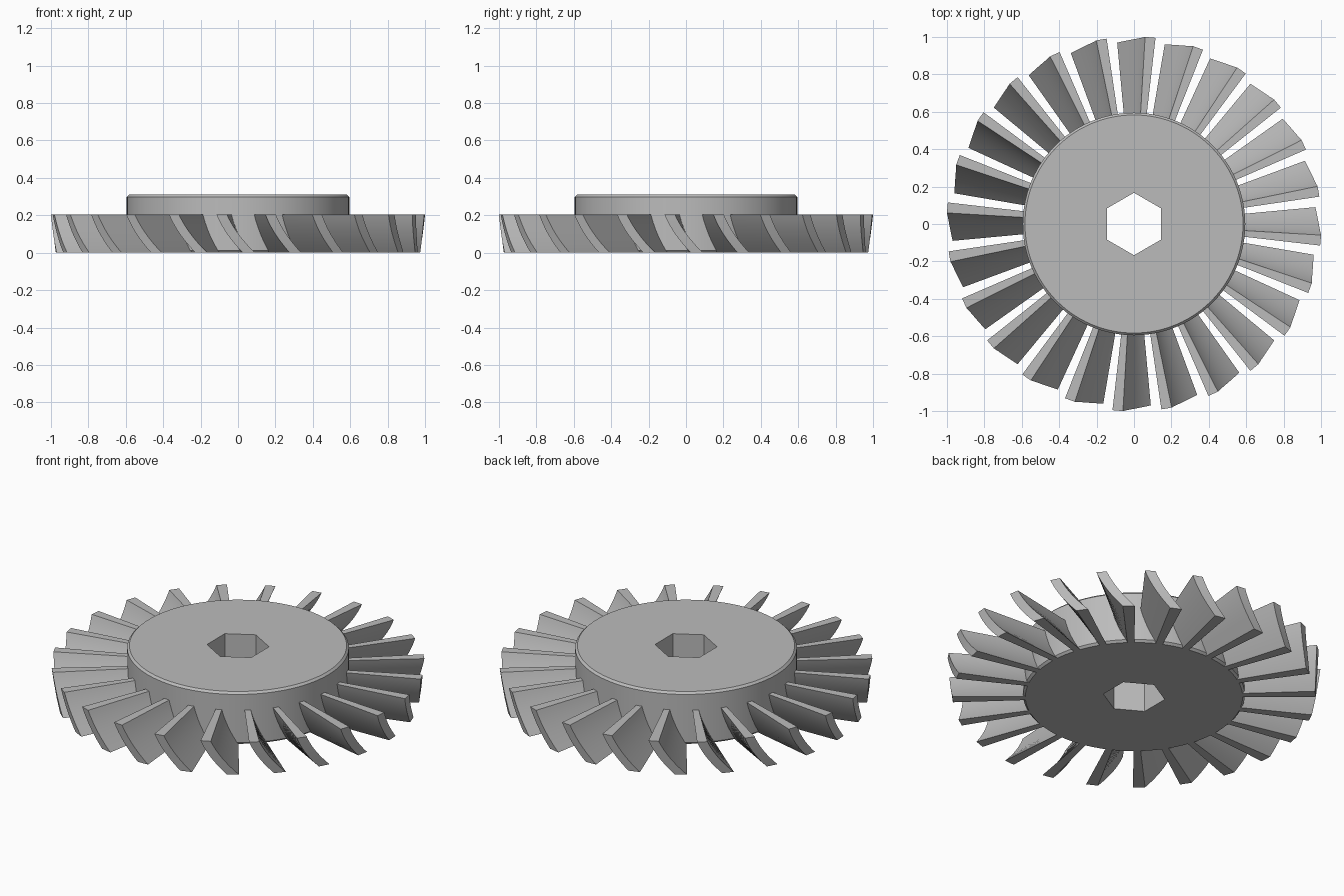
import bpy, bmesh, math
from mathutils import Vector

if "Cube" in bpy.data.objects:
    bpy.data.objects.remove(bpy.data.objects["Cube"], do_unlink=True)

HUB_RADIUS, HUB_HEIGHT = 0.595, 0.31
BLADE_HEIGHT, BLADE_COUNT = 0.205, 24
STEPS = 12

metal = bpy.data.materials.new("grey metal")
metal.use_nodes = True
metal.diffuse_color = (0.5, 0.5, 0.5, 1)
metal.node_tree.nodes["Principled BSDF"].inputs["Base Color"].default_value = (0.5, 0.5, 0.5, 1)


def make_object(name, bm):
    bmesh.ops.recalc_face_normals(bm, faces=bm.faces[:])
    mesh = bpy.data.meshes.new(name)
    bm.to_mesh(mesh)
    bm.free()
    obj = bpy.data.objects.new(name, mesh)
    bpy.context.collection.objects.link(obj)
    mesh.materials.append(metal)
    return obj


def prism(bm, sides, radius, bottom, top, turn=0.0):
    ring = [bm.verts.new((radius * math.cos(turn + math.tau * i / sides),
                          radius * math.sin(turn + math.tau * i / sides), bottom))
            for i in range(sides)]
    base = bm.faces.new(ring)
    lifted = bmesh.ops.extrude_face_region(bm, geom=[base], use_keep_orig=True)["geom"]
    verts = [v for v in lifted if isinstance(v, bmesh.types.BMVert)]
    bmesh.ops.translate(bm, verts=verts, vec=(0, 0, top - bottom))


def smooth(obj, angle):
    bpy.ops.object.select_all(action='DESELECT')
    obj.select_set(True)
    bpy.context.view_layer.objects.active = obj
    bpy.ops.object.shade_smooth_by_angle(angle=math.radians(angle))


# Hub disc with chamfered rims
bm = bmesh.new()
prism(bm, 96, HUB_RADIUS, 0, HUB_HEIGHT)
rims = [e for e in bm.edges if abs(e.verts[0].co.z - e.verts[1].co.z) < 0.001]
bmesh.ops.bevel(bm, geom=rims, offset=0.012, segments=1, affect='EDGES')
hub = make_object("hub", bm)

# Hexagonal shaft hole
bm = bmesh.new()
prism(bm, 6, 0.167, -0.1, HUB_HEIGHT + 0.1, math.pi / 2)
cutter = make_object("shaft_hole_cutter", bm)
cutter.hide_render = True
hole = hub.modifiers.new("shaft_hole", 'BOOLEAN')
hole.object = cutter
hole.operation = 'DIFFERENCE'
hole.solver = 'EXACT'
bpy.context.view_layer.objects.active = hub
bpy.ops.object.modifier_apply(modifier=hole.name)
bpy.data.objects.remove(cutter, do_unlink=True)
smooth(hub, 30)


# Curved blade section: angle around the hub against height
def section_angle(top_angle, bottom_angle, t):
    bow = -0.9 * 4 * t * (1 - t)
    return math.radians(bottom_angle + (top_angle - bottom_angle) * t + bow)


def blade_section():
    levels = [i / STEPS for i in range(STEPS + 1)]
    upper = [(section_angle(-3.4, 5.3, t), t) for t in levels]
    lower = [(section_angle(-6.6, 1.5, t), t) for t in levels]
    return upper, lower


def add_blade(bm, turn):
    def point(angle, t, radius):
        return bm.verts.new((radius * math.cos(turn + angle),
                             radius * math.sin(turn + angle), BLADE_HEIGHT * t))
    # Each row holds root and tip of the upper and lower faces
    rows = []
    for (a, t), (b, _) in zip(*blade_section()):
        tip = 0.974 + 0.028 * t
        root = HUB_RADIUS - 0.03
        rows.append((point(a, t, root), point(a, t, tip),
                     point(b, t, tip), point(b, t, root)))
    for low, high in zip(rows, rows[1:]):
        for i in range(4):
            j = (i + 1) % 4
            bm.faces.new((low[i], low[j], high[j], high[i]))
    bm.faces.new(rows[0][::-1])
    bm.faces.new(rows[-1])


# Ring of blades
bm = bmesh.new()
for n in range(BLADE_COUNT):
    add_blade(bm, math.tau * n / BLADE_COUNT)
blades = make_object("blades", bm)
smooth(blades, 30)
